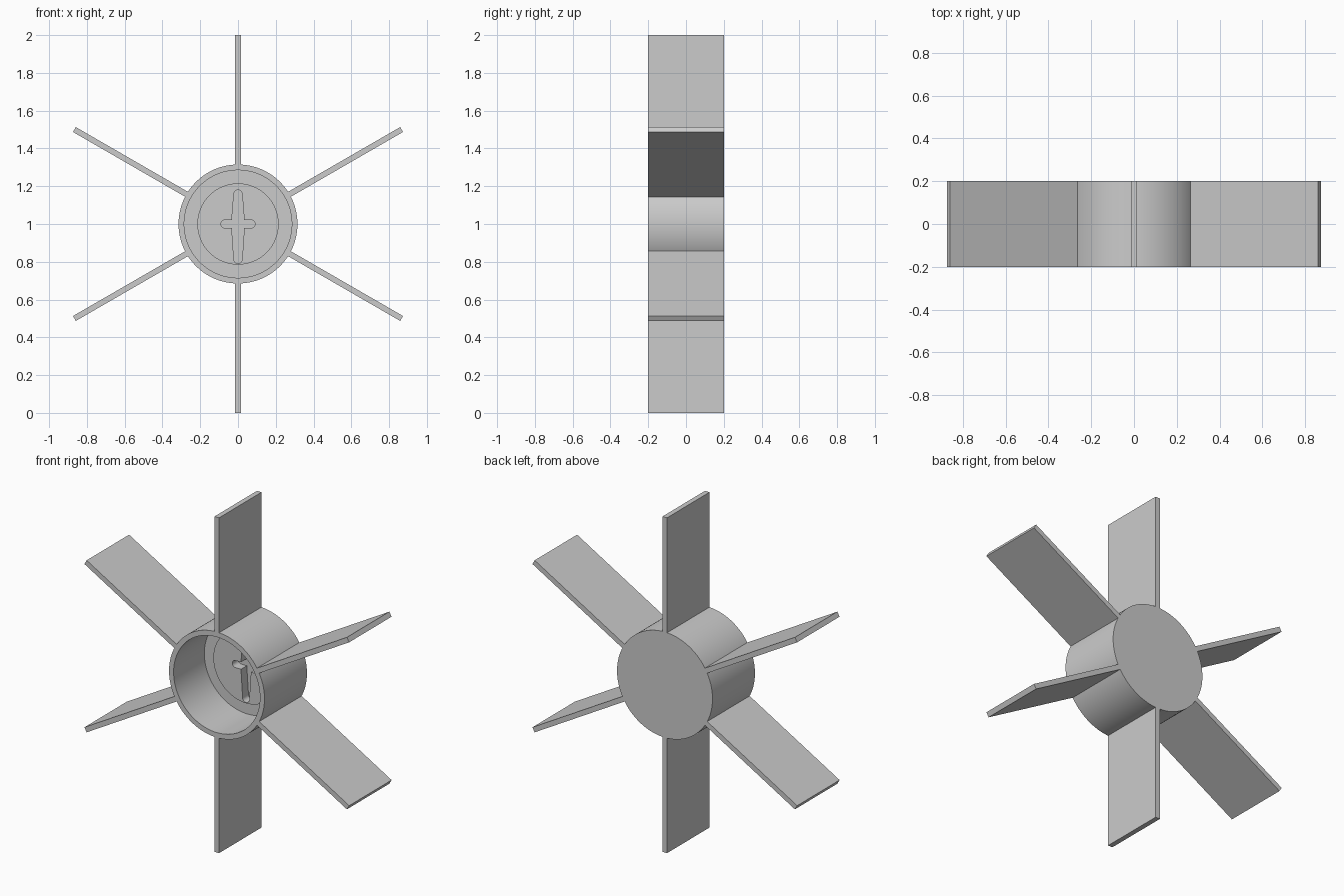
import bpy, bmesh
from math import sin, cos, pi, radians
from mathutils import Matrix

cube = bpy.data.objects.get("Cube")
if cube:
    bpy.data.objects.remove(cube, do_unlink=True)

HALF = 0.2        # half depth of the wheel
CENTRE = 1.0      # axle height

grey = bpy.data.materials.new("plain grey")
grey.use_nodes = True
grey.diffuse_color = (0.6, 0.6, 0.6, 1)
grey.node_tree.nodes["Principled BSDF"].inputs["Base Color"].default_value = (0.6, 0.6, 0.6, 1)


def finish(bm, name):
    bmesh.ops.recalc_face_normals(bm, faces=bm.faces)
    mesh = bpy.data.meshes.new(name)
    bm.to_mesh(mesh)
    bm.free()
    mesh.materials.append(grey)
    obj = bpy.data.objects.new(name, mesh)
    bpy.context.collection.objects.link(obj)
    return obj


def lathe(name, profile, sides=96):
    """Turn (radius, y) points around the axle and cap both ends."""
    bm = bmesh.new()
    rings = [[bm.verts.new((r * cos(2 * pi * i / sides), y, CENTRE + r * sin(2 * pi * i / sides)))
              for i in range(sides)] for r, y in profile]
    for a, b in zip(rings, rings[1:]):
        for i in range(sides):
            j = (i + 1) % sides
            bm.faces.new((a[i], a[j], b[j], b[i]))
    bm.faces.new(rings[0])
    bm.faces.new(rings[-1])
    return finish(bm, name)


def cross_cutter(y0, y1):
    """Four-armed prism with rounded arm tips."""
    root_x, root_z = 0.033, 0.021
    bm = bmesh.new()
    outline = []
    # arm length and tip radius, anticlockwise from the +x arm
    for k, (length, tip) in enumerate([(0.09, 0.021), (0.18, 0.022), (0.09, 0.021), (0.21, 0.022)]):
        turn = k * pi / 2
        for i in range(13):
            a = -pi / 2 + pi * i / 12
            u, v = length - tip + tip * cos(a), tip * sin(a)
            outline.append((u * cos(turn) - v * sin(turn), u * sin(turn) + v * cos(turn)))
        outline.append((root_x * (1 if k in (0, 3) else -1), root_z * (1 if k < 2 else -1)))
    face = bm.faces.new([bm.verts.new((x, y0, CENTRE + z)) for x, z in outline])
    grown = bmesh.ops.extrude_face_region(bm, geom=[face])
    bmesh.ops.translate(bm, vec=(0, y1 - y0, 0),
                        verts=[g for g in grown["geom"] if isinstance(g, bmesh.types.BMVert)])
    return finish(bm, "cross_cutter")


# Cup-shaped hub with a low disc on its floor
hub = lathe("hub", [(0.315, HALF), (0.315, -HALF), (0.285, -HALF),
                    (0.285, 0.09), (0.215, 0.09), (0.215, 0.075)])

# Cross-shaped socket sunk into the disc
cutter = cross_cutter(0.0, 0.13)
cutter.hide_render = True
cut = hub.modifiers.new("socket", 'BOOLEAN')
cut.operation = 'DIFFERENCE'
cut.solver = 'EXACT'
cut.object = cutter
bpy.ops.object.select_all(action='DESELECT')
bpy.context.view_layer.objects.active = hub
hub.select_set(True)
bpy.ops.object.modifier_apply(modifier=cut.name)
bpy.data.objects.remove(cutter, do_unlink=True)
bpy.ops.object.shade_smooth_by_angle(angle=radians(30))

# Six flat paddles around the hub
inner, outer, thick = 0.31, 1.0, 0.03
for k in range(6):
    bm = bmesh.new()
    bmesh.ops.create_cube(bm, size=1)
    bmesh.ops.scale(bm, vec=(thick, 2 * HALF, outer - inner), verts=bm.verts)
    bmesh.ops.translate(bm, vec=(0, 0, (inner + outer) / 2), verts=bm.verts)
    place = Matrix.Translation((0, 0, CENTRE)) @ Matrix.Rotation(k * pi / 3, 4, 'Y')
    bmesh.ops.transform(bm, matrix=place, verts=bm.verts)
    finish(bm, f"paddle_{k + 1}")
